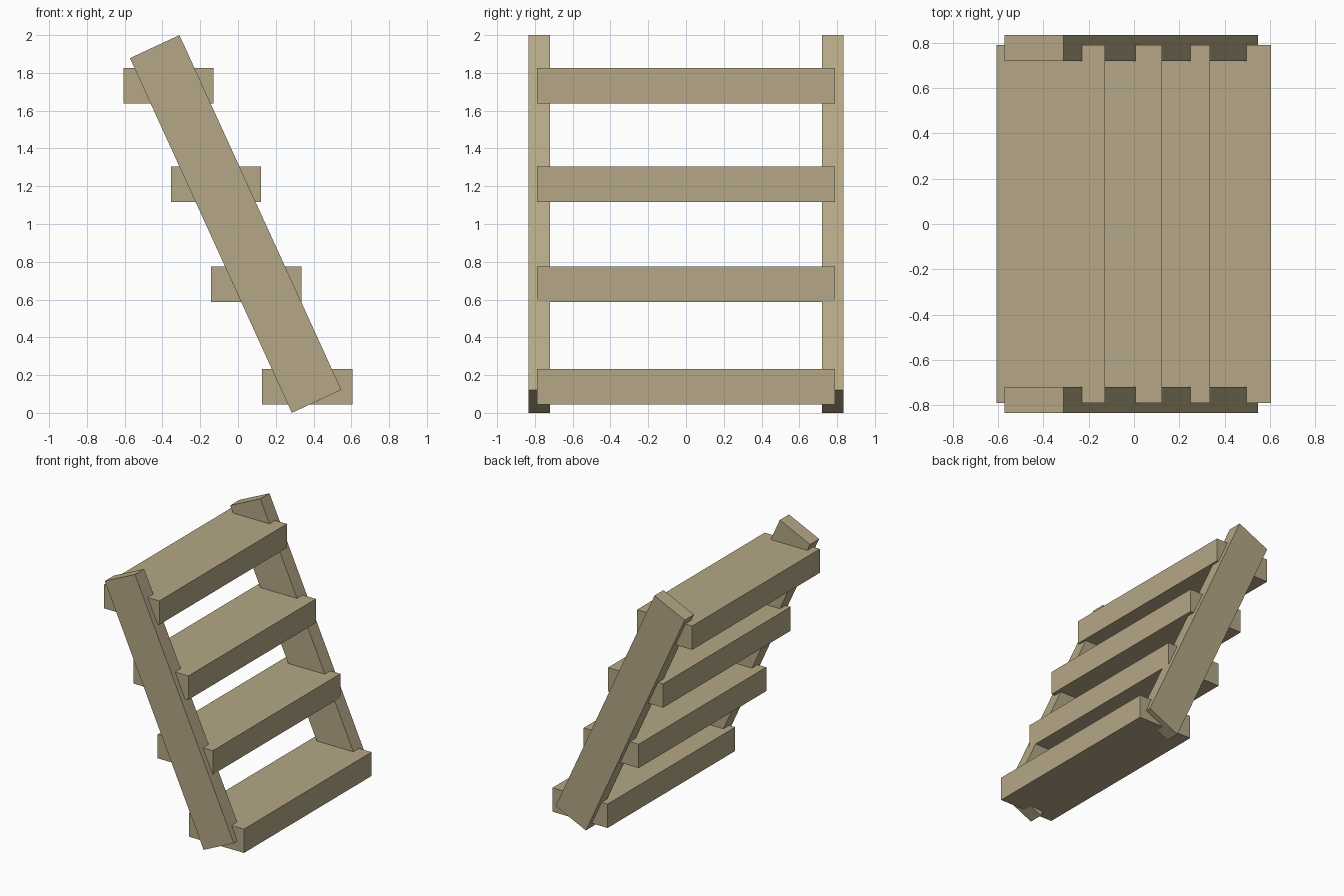
import bpy, bmesh

if "Cube" in bpy.data.objects:
    bpy.data.objects.remove(bpy.data.objects["Cube"])

# Single weathered wood colour
wood = bpy.data.materials.new("weathered wood")
wood.diffuse_color = (0.46, 0.39, 0.24, 1.0)
wood.use_nodes = True
wood.node_tree.nodes["Principled BSDF"].inputs["Base Color"].default_value = wood.diffuse_color


def plank(name, profile, y0, y1):
    """Extrude an x/z outline from y0 to y1."""
    bm = bmesh.new()
    face = bm.faces.new([bm.verts.new((x, y0, z)) for x, z in profile])
    ext = bmesh.ops.extrude_face_region(bm, geom=[face])
    verts = [g for g in ext["geom"] if isinstance(g, bmesh.types.BMVert)]
    bmesh.ops.translate(bm, verts=verts, vec=(0, y1 - y0, 0))
    bmesh.ops.recalc_face_normals(bm, faces=bm.faces)
    mesh = bpy.data.meshes.new(name)
    bm.to_mesh(mesh)
    bm.free()
    mesh.materials.append(wood)
    obj = bpy.data.objects.new(name, mesh)
    bpy.context.collection.objects.link(obj)
    return obj


# Two leaning side rails
rail = [(0.285, 0.0), (0.547, 0.122), (-0.31, 2.0), (-0.572, 1.878)]
plank("side_rail_front", rail, -0.833, -0.72)
plank("side_rail_back", rail, 0.72, 0.833)

# Four level steps: left edge and bottom height
for i, (x, z) in enumerate([(0.127, 0.045), (-0.143, 0.587),
                            (-0.355, 1.117), (-0.607, 1.638)]):
    w, h = 0.478, 0.187
    plank(f"step_{i + 1}", [(x, z), (x + w, z), (x + w, z + h), (x, z + h)],
          -0.79, 0.79)
